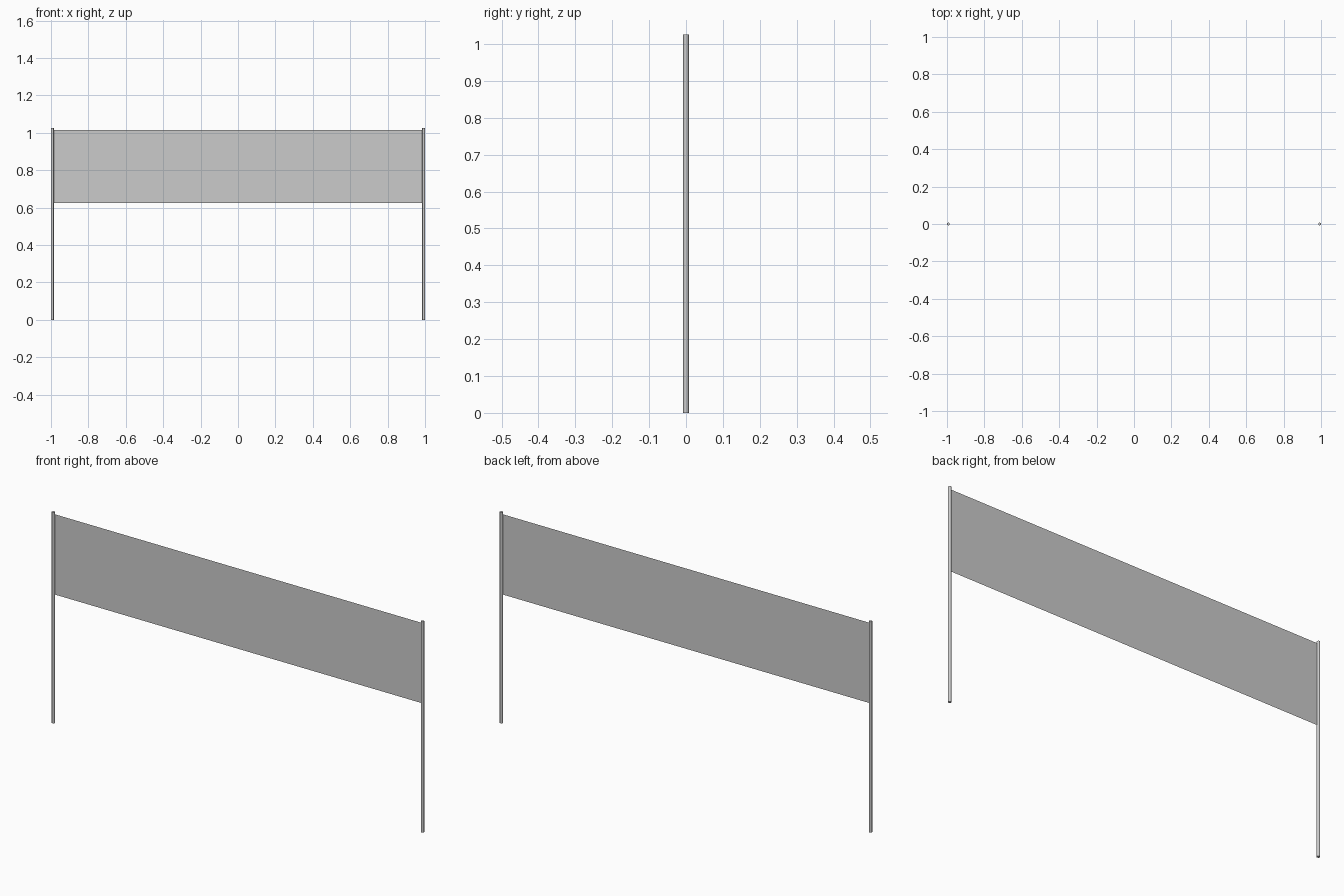
import bpy

if "Cube" in bpy.data.objects:
    bpy.data.objects.remove(bpy.data.objects["Cube"])

POST_R = 0.0075      # post radius
POST_H = 1.025       # post height
POST_X = 1.0 - POST_R
NET_BOTTOM, NET_TOP = 0.625, 1.015


def add_post(name, x):
    bpy.ops.mesh.primitive_cylinder_add(vertices=12, radius=POST_R, depth=POST_H,
                                        location=(x, 0, POST_H / 2))
    post = bpy.context.object
    post.name = name
    bpy.ops.object.shade_smooth_by_angle()


# Two slim upright posts
for name, side in (("left_post", -1), ("right_post", 1)):
    add_post(name, side * POST_X)

# Thin flat sheet stretched between the post centres
mesh = bpy.data.meshes.new("net_panel")
mesh.from_pydata([(-POST_X, 0, NET_BOTTOM), (POST_X, 0, NET_BOTTOM),
                  (POST_X, 0, NET_TOP), (-POST_X, 0, NET_TOP)],
                 [], [(0, 1, 2, 3)])
panel = bpy.data.objects.new("net_panel", mesh)
bpy.context.collection.objects.link(panel)
